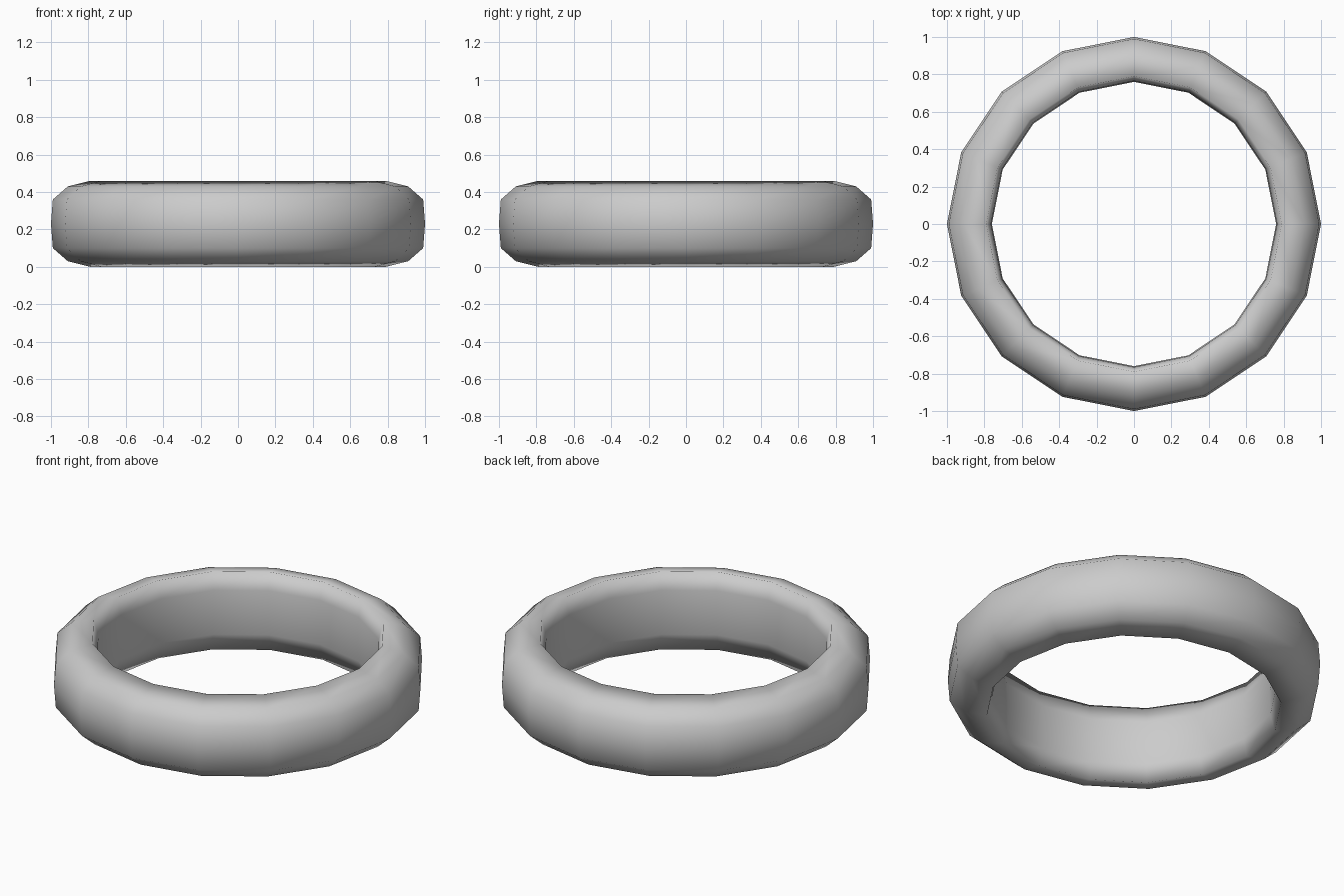
import bpy, bmesh
from math import cos, sin, pi

if "Cube" in bpy.data.objects:
    bpy.data.objects.remove(bpy.data.objects["Cube"])

SIDES = 16
# Closed cross-section of the band: (radius, height)
half = [(1.0, 0.23), (0.99, 0.36), (0.91, 0.43), (0.79, 0.46), (0.765, 0.36), (0.76, 0.23)]
profile = half + [(r, 0.46 - z) for r, z in half[-2:0:-1]]

# Sweep the cross-section around z
bm = bmesh.new()
rings = []
for i in range(SIDES):
    a = 2 * pi * i / SIDES
    rings.append([bm.verts.new((r * cos(a), r * sin(a), z)) for r, z in profile])
n = len(profile)
for i in range(SIDES):
    p, q = rings[i], rings[(i + 1) % SIDES]
    for j in range(n):
        k = (j + 1) % n
        bm.faces.new((p[j], q[j], q[k], p[k])).smooth = True
bmesh.ops.recalc_face_normals(bm, faces=bm.faces)

mesh = bpy.data.meshes.new("ring_band")
bm.to_mesh(mesh)
bm.free()
bpy.context.collection.objects.link(bpy.data.objects.new("ring_band", mesh))
